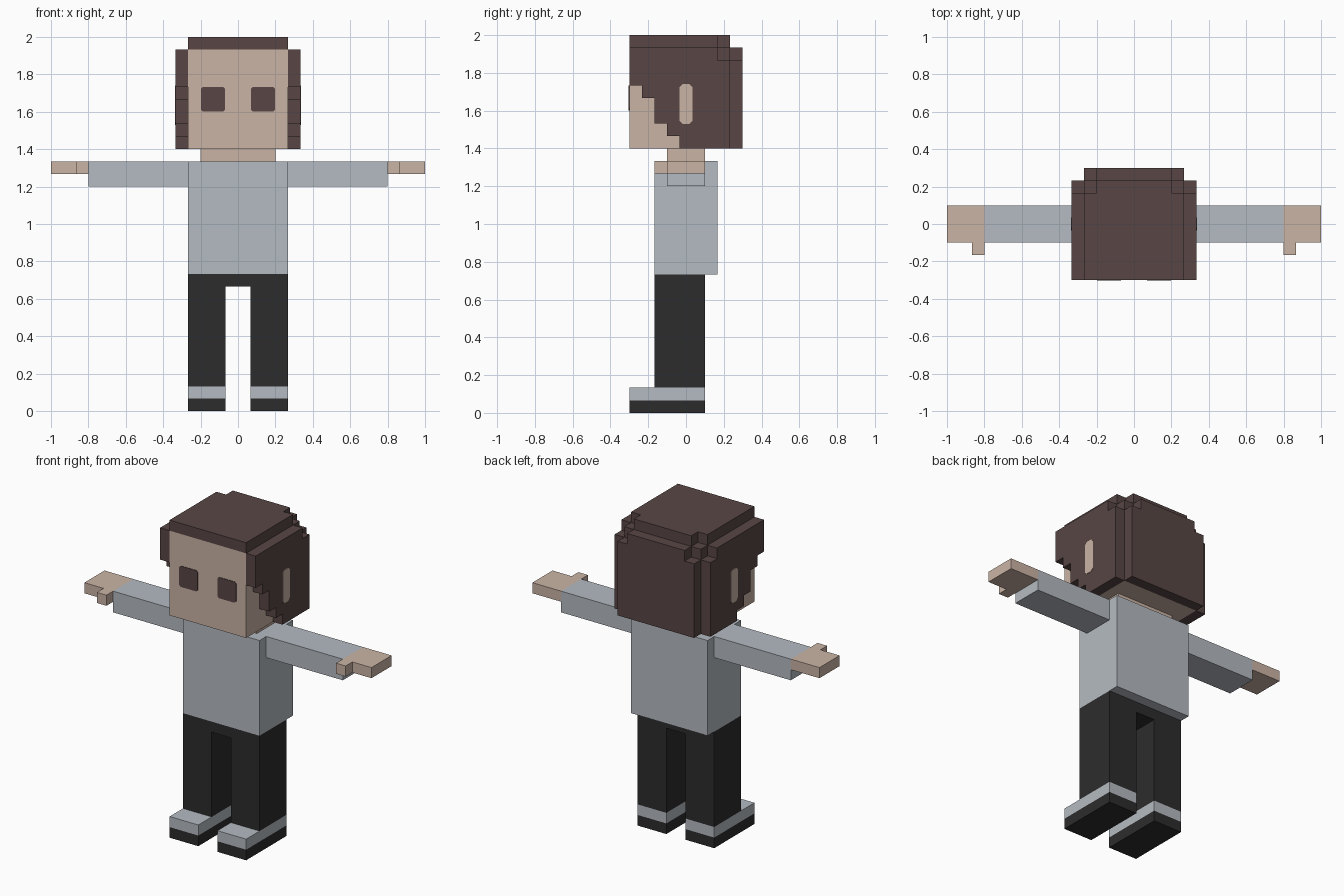
import bpy, bmesh

if "Cube" in bpy.data.objects:
    bpy.data.objects.remove(bpy.data.objects["Cube"])

U = 1 / 15  # one block of the figure's grid


def material(name, rgb):
    def lin(c):
        c /= 255
        return c / 12.92 if c <= 0.04045 else ((c + 0.055) / 1.055) ** 2.4
    m = bpy.data.materials.new(name)
    m.diffuse_color = (*[lin(c) for c in rgb], 1)
    m.use_nodes = True
    m.node_tree.nodes["Principled BSDF"].inputs["Base Color"].default_value = m.diffuse_color
    return m


SKIN = material("skin", (203, 180, 165))
SHIRT = material("light grey", (181, 187, 194))
HAIR = material("dark brown", (88, 70, 69))
DARK = material("charcoal", (44, 44, 44))


def prism(name, mat, pts, axis, lo, hi):
    """Extrude a 2D outline (in blocks) along an axis from lo to hi."""
    place = {"x": lambda a, b, t: (t, a, b),
             "y": lambda a, b, t: (a, t, b),
             "z": lambda a, b, t: (a, b, t)}[axis]
    bm = bmesh.new()
    rings = [[bm.verts.new([c * U for c in place(a, b, t)]) for a, b in pts]
             for t in (lo, hi)]
    for r in rings:
        bm.faces.new(r)
    n = len(pts)
    for i in range(n):
        j = (i + 1) % n
        bm.faces.new((rings[0][i], rings[0][j], rings[1][j], rings[1][i]))
    bmesh.ops.recalc_face_normals(bm, faces=bm.faces)
    me = bpy.data.meshes.new(name)
    bm.to_mesh(me)
    bm.free()
    me.materials.append(mat)
    ob = bpy.data.objects.new(name, me)
    bpy.context.collection.objects.link(ob)
    return ob


def box(name, mat, x, y, z):
    pts = [(x[0], y[0]), (x[1], y[0]), (x[1], y[1]), (x[0], y[1])]
    return prism(name, mat, pts, "z", *z)


def chamfered(a0, a1, b0, b1, c):
    return [(a0 + c, b0), (a1 - c, b0), (a1, b0 + c), (a1, b1 - c),
            (a1 - c, b1), (a0 + c, b1), (a0, b1 - c), (a0, b0 + c)]


def side(s, a, b):
    return sorted((s * a, s * b))


# Torso, hips and neck
box("torso", SHIRT, (-4, 4), (-2.5, 2.5), (11, 20))
box("hips", DARK, (-4, 4), (-2.5, 1.5), (10, 11))
box("neck", SKIN, (-3, 3), (-1.5, 1.5), (20, 21))

# Head, with the top layer notched at the back corners
notched = [(-4, -4.5), (4, -4.5), (4, 2.5), (3, 2.5), (3, 3.5),
           (-3, 3.5), (-3, 2.5), (-4, 2.5)]
box("head", SKIN, (-4, 4), (-4.5, 3.5), (21, 28))
prism("upper_head", SKIN, notched, "z", 28, 29)

# Hair: top, back and stepped side panels
prism("hair_top", HAIR, notched, "z", 29, 30)
back = [(-4, 21), (4, 21), (4, 28), (3, 28), (3, 29), (-3, 29), (-3, 28), (-4, 28)]
prism("hair_back", HAIR, back, "y", 3.5, 4.5)
panel = [(-4.5, 29), (-4.5, 26), (-3.5, 26), (-3.5, 25), (-2.5, 25), (-2.5, 23),
         (-1.5, 23), (-1.5, 22), (-0.5, 22), (-0.5, 21), (3.5, 21), (3.5, 28),
         (2.5, 28), (2.5, 29)]

for s, tag in ((1, "left"), (-1, "right")):
    prism(f"hair_side_{tag}", HAIR, panel, "x", *side(s, 4, 5))
    box(f"hair_corner_{tag}", HAIR, side(s, 3, 4), (2.5, 3.5), (28, 29))
    # Ear and eye plates
    prism(f"ear_{tag}", SKIN, chamfered(-0.53, 0.53, 22.95, 26.1, 0.25), "x",
          *side(s, 4.95, 5.05))
    prism(f"eye_{tag}", HAIR, chamfered(*side(s, 1.03, 2.97), 24.03, 26, 0.15), "y",
          -4.55, -4.45)
    # Arm, hand and thumb
    box(f"arm_{tag}", SHIRT, side(s, 4, 12), (-1.5, 1.5), (18, 20))
    box(f"hand_{tag}", SKIN, side(s, 12, 15), (-1.5, 1.5), (19, 20))
    box(f"thumb_{tag}", SKIN, side(s, 12, 13), (-2.5, -1.5), (19, 20))
    # Leg, shoe and sole
    box(f"leg_{tag}", DARK, side(s, 1, 4), (-2.5, 1.5), (2, 10))
    box(f"shoe_{tag}", SHIRT, side(s, 1, 4), (-4.5, 1.5), (1, 2))
    box(f"sole_{tag}", DARK, side(s, 1, 4), (-4.5, 1.5), (0, 1))
